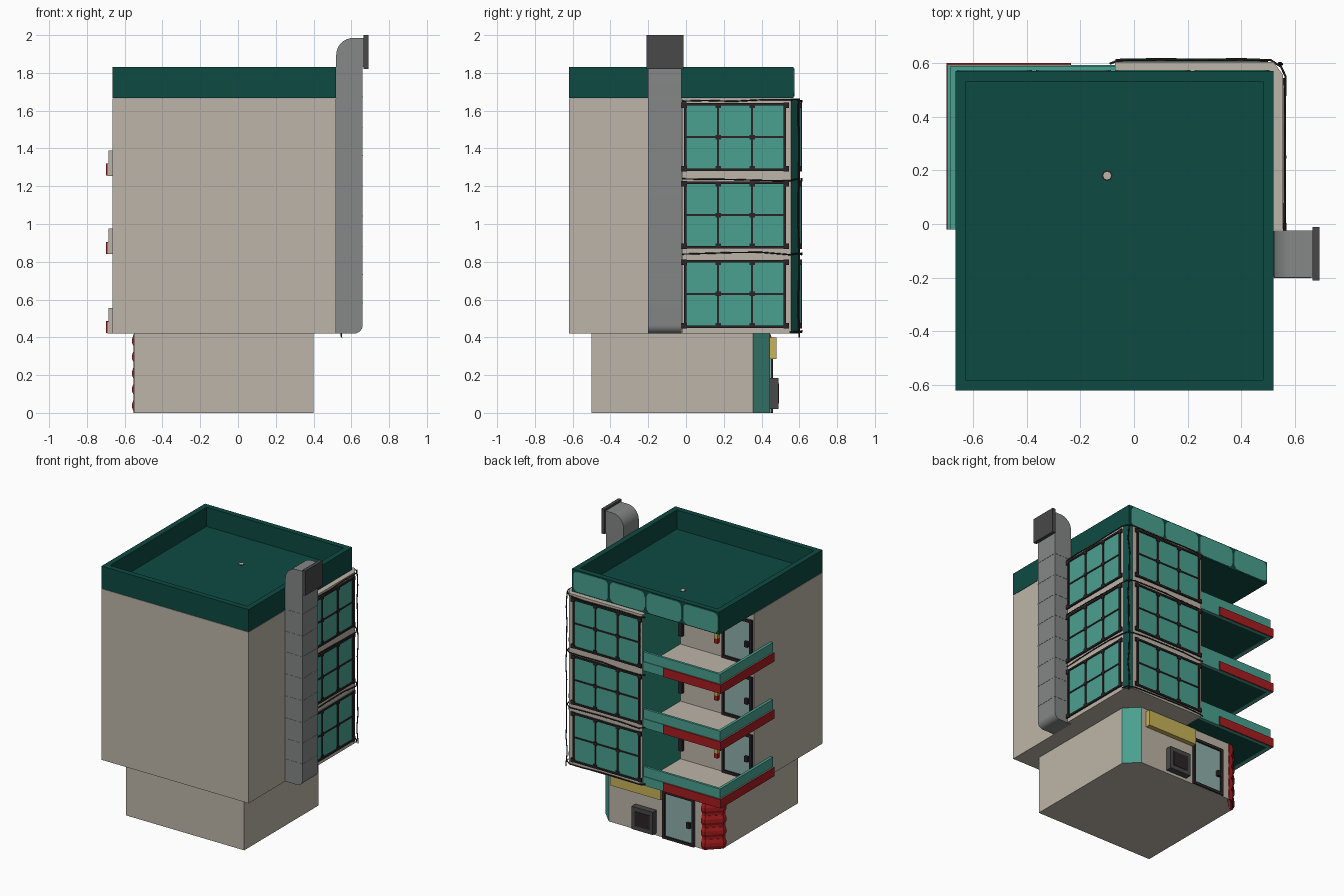
import bpy, bmesh, math, random
from mathutils import Vector

if "Cube" in bpy.data.objects:
    bpy.data.objects.remove(bpy.data.objects["Cube"])
random.seed(4)


def mat(name, hexcol):
    m = bpy.data.materials.new(name)
    c = [int(hexcol[i:i + 2], 16) / 255 for i in (0, 2, 4)]
    m.diffuse_color = [v / 12.92 if v < .04 else ((v + .055) / 1.055) ** 2.4 for v in c] + [1]
    m.use_nodes = True
    m.node_tree.nodes["Principled BSDF"].inputs["Base Color"].default_value = m.diffuse_color
    return m


BEIGE = mat("beige plaster", "BDB5A8")
DARK = mat("dark teal", "0E4A42")
TEAL = mat("light teal", "4AA090")
WALL = mat("wall teal", "2A8C78")
FRAME = mat("black frame", "2A2326")
GREY = mat("duct grey", "858887")
IRON = mat("dark grey", "484848")
RED = mat("red", "A81C1F")
YELLOW = mat("yellow", "C8B458")
GLASS = mat("pale glass", "8FB0AC")


def finish(name, bm, mats, rule=None):
    bmesh.ops.recalc_face_normals(bm, faces=bm.faces)
    bm.normal_update()
    if rule:
        for f in bm.faces:
            f.material_index = rule(f.normal, f.calc_center_median())
    me = bpy.data.meshes.new(name)
    bm.to_mesh(me)
    bm.free()
    for m in mats:
        me.materials.append(m)
    ob = bpy.data.objects.new(name, me)
    bpy.context.collection.objects.link(ob)
    return ob


def boxes(name, items, m):
    """Each item is (x0, x1, y0, y1, z0, z1)."""
    bm = bmesh.new()
    for b in items:
        vs = bmesh.ops.create_cube(bm, size=1)["verts"]
        for v in vs:
            v.co = [b[2 * i] + (b[2 * i + 1] - b[2 * i]) * (v.co[i] + .5) for i in range(3)]
    return finish(name, bm, [m])


def prism(name, pts, lo, hi, mats, axis="z", rule=None):
    """Extrude a 2D outline along an axis."""
    bm = bmesh.new()
    place = (lambda a, b, c: (a, b, c)) if axis == "z" else (lambda a, b, c: (a, c, b))
    f = bm.faces.new([bm.verts.new(place(a, b, lo)) for a, b in pts])
    ext = bmesh.ops.extrude_face_region(bm, geom=[f])["geom"]
    off = Vector(place(0, 0, hi - lo))
    bmesh.ops.translate(bm, vec=off, verts=[v for v in ext if isinstance(v, bmesh.types.BMVert)])
    return finish(name, bm, mats, rule)


def arc(cx, cz, r, a0, a1, n=8):
    return [(cx + r * math.cos(math.radians(a0 + (a1 - a0) * i / n)),
             cz + r * math.sin(math.radians(a0 + (a1 - a0) * i / n))) for i in range(n + 1)]


def on_face(face, u0, u1, d0, d1, z0, z1):
    return (u0, u1, d0, d1, z0, z1) if face == "back" else (d0, d1, u0, u1, z0, z1)


def window(name, face, u0, u1, z0, z1, d):
    """Six-pane window with dark bars and corner clamps."""
    boxes(name + "_glass", [on_face(face, u0, u1, d - .01, d + .003, z0, z1)], TEAL)
    t, bars = .013, []
    for u in (u0, u1 - t):
        bars.append(on_face(face, u, u + t, d - .01, d + .011, z0, z1))
    for z in (z0, z1 - t):
        bars.append(on_face(face, u0, u1, d - .01, d + .011, z, z + t))
    zm = (z0 + z1) / 2
    bars.append(on_face(face, u0, u1, d, d + .008, zm - .005, zm + .005))
    for i in range(4):
        u = u0 + (u1 - u0) * i / 3
        if i in (1, 2):
            bars.append(on_face(face, u - .006, u + .006, d, d + .008, z0, z1))
            for z in (z0 + .015, zm, z1 - .015):
                bars.append(on_face(face, u - .014, u + .014, d, d + .010, z - .012, z + .012))
        else:
            for z in (z0 + .012, z1 - .012):
                bars.append(on_face(face, u - .014, u + .014, d, d + .012, z - .014, z + .014))
    boxes(name + "_frame", bars, FRAME)


def door(name, x0, x1, z0, z1, y):
    t = .02
    boxes(name + "_glass", [(x0, x1, y - .01, y + .005, z0, z1)], GLASS)
    boxes(name + "_frame", [(x0, x0 + t, y, y + .015, z0, z1), (x1 - t, x1, y, y + .015, z0, z1),
                            (x0, x1, y, y + .015, z1 - t, z1), (x0, x1, y, y + .015, z0, z0 + t),
                            (x0 + .03, x0 + .055, y, y + .025, z0 + .13, z0 + .17)], FRAME)


def wire(name, pts, r=.004):
    cu = bpy.data.curves.new(name, "CURVE")
    cu.dimensions = "3D"
    cu.bevel_depth, cu.bevel_resolution = r, 1
    s = cu.splines.new("POLY")
    s.points.add(len(pts) - 1)
    for p, c in zip(s.points, pts):
        p.co = (*c, 1)
    cu.materials.append(FRAME)
    bpy.context.collection.objects.link(bpy.data.objects.new(name, cu))


# Ground floor with a teal chamfered corner
prism("ground_floor", [(-.55, -.5), (.4, -.5), (.4, .355), (.31, .445), (-.46, .445), (-.55, .355)],
      0, .42, [BEIGE, TEAL], rule=lambda n, c: int(n.x > .5 and n.y > .5))

# Upper storeys: L-shaped plan with a projecting window bay
def body_rule(n, c):
    if n.x > .5 and n.y > .3:
        return 1
    return 2 if n.x < -.9 and c.x > -.3 else 0


prism("upper_storeys", [(-.665, -.62), (.52, -.62), (.52, -.02), (.555, -.02), (.555, .555),
                        (.52, .603), (-.07, .603), (-.07, .165), (-.665, .165)],
      .42, 1.665, [BEIGE, DARK, WALL], rule=body_rule)

# Roof tray with parapet walls
boxes("roof", [(-.665, .52, -.62, .57, 1.667, 1.69),
               (-.665, -.625, -.62, .57, 1.667, 1.83), (.48, .52, -.62, .57, 1.667, 1.83),
               (-.625, .48, -.62, -.58, 1.667, 1.83), (-.625, .48, .53, .57, 1.667, 1.83)], DARK)
for r, z, m, n in ((.021, 1.691, FRAME, "drain_ring"), (.015, 1.692, BEIGE, "drain")):
    prism(n, [(x - .10, y + .18) for x, y in arc(0, 0, r, 0, 315, 7)], 1.685, z, [m])

# Rounded panels along the back of the roof
for i in range(4):
    x0 = -.66 + i * .295
    x1, z0, z1, r = x0 + .28, 1.675, 1.822, .035
    pts = (arc(x1 - r, z1 - r, r, 0, 90, 4) + arc(x0 + r, z1 - r, r, 90, 180, 4)
           + arc(x0 + r, z0 + r, r, 180, 270, 4) + arc(x1 - r, z0 + r, r, 270, 360, 4))
    prism(f"roof_panel_{i}", pts, .565, .574, [TEAL], axis="y")

# Three storeys: windows, balconies, balcony doors
def ell(ox, oy):
    return [(-.07, .57), (-.07, oy), (ox, oy), (ox, -.02), (-.665, -.02), (-.665, .57)]


end_rule = lambda n, c: int(n.y < -.9 and c.y < .1)
for i, (zb, w0, w1) in enumerate(((.42, .45, .81), (.84, .87, 1.225), (1.255, 1.28, 1.64))):
    window(f"right_window_{i}", "right", -.01, .53, w0, w1, .555)
    window(f"back_window_{i}", "back", -.055, .485, w0, w1, .603)
    prism(f"balcony_floor_{i}", [(-.665, .16), (-.07, .16), (-.07, .57), (-.665, .57)],
          zb, zb + .03, [BEIGE, DARK], rule=lambda n, c: int(n.z < -.5))
    prism(f"balcony_base_{i}", ell(-.692, .592), zb, zb + .065, [TEAL, BEIGE], rule=end_rule)
    prism(f"balcony_rail_{i}", ell(-.685, .587), zb + .065, zb + .135, [TEAL, BEIGE], rule=end_rule)
    boxes(f"balcony_red_band_{i}", [(-.699, -.235, .592, .6, zb + .002, zb + .066),
                                    (-.699, -.692, -.02, .6, zb + .002, zb + .066)], RED)
    door(f"balcony_door_{i}", -.655, -.41, zb + .03, zb + .36, .165)
    boxes(f"balcony_pipe_{i}", [(-.1, -.072, .16, .19, zb + .10, zb + .33)], FRAME)
    boxes(f"lantern_{i}", [(-.385, -.36, .165, .19, zb + .16, zb + .2)], YELLOW)
    boxes(f"lantern_base_{i}", [(-.385, -.36, .165, .19, zb + .125, zb + .16)], RED)

# Ground floor back: door, sign, air unit
door("street_door", -.385, -.13, 0, .35, .445)
boxes("sign", [(-.13, .27, .44, .48, .285, .4)], YELLOW)
boxes("air_unit", [(-.075, .095, .44, .49, .02, .185)], IRON)
boxes("air_unit_grille", [(-.05, .07, .488, .493, .05, .155)], FRAME)

# Ribbed red corner column
for i in range(5):
    z = .005 + i * .086
    bm = bmesh.new()
    rings = []
    for dz, o in ((0, 0), (.02, .009), (.045, .009), (.07, 0)):
        plan = [(-.44, .43), (-.44, .446 + o), (-.47, .446 + o), (-.551 - o, .365),
                (-.551 - o, .335), (-.54, .335)]
        rings.append([bm.verts.new((x, y, z + dz)) for x, y in plan])
    for a, b in zip(rings, rings[1:]):
        for k in range(6):
            bm.faces.new((a[k], a[(k + 1) % 6], b[(k + 1) % 6], b[k]))
    bm.faces.new(rings[0])
    bm.faces.new(rings[-1])
    finish(f"red_rib_{i}", bm, [RED])
prism("red_column_core", [(-.44, .43), (-.44, .447), (-.465, .447), (-.552, .36), (-.552, .335),
                          (-.54, .335)], 0, .415, [RED])

# Air duct on the right side, bent outwards at the top
duct = prism("air_duct", [(.52, .42)] + arc(.615, .465, .045, 270, 360) + [(.66, 1.83), (.672, 1.83),
             (.672, 1.985)] + arc(.61, 1.895, .09, 90, 180), -.2, -.025, [GREY], axis="y")
bpy.context.view_layer.objects.active = duct
duct.select_set(True)
bpy.ops.object.shade_smooth_by_angle(angle=math.radians(35))
boxes("duct_cap", [(.665, .69, -.21, -.012, 1.82, 2.0)], IRON)
boxes("duct_seams", [(.521, .6615, -.2015, -.0235, z, z + .004)
                     for z in (.58, .73, .88, 1.04, 1.2, 1.36, 1.51, 1.67)], GREY)

# Loose cables around the window bay
path = [(-.09, .597), (-.05, .612), (.1, .614), (.25, .612), (.4, .614), (.51, .61),
        (.548, .585), (.564, .55), (.562, .4), (.563, .25), (.562, .1), (.56, -.02)]
for i, z in enumerate((1.655, 1.235, .845, .43)):
    end = 8 if i == 3 else len(path)
    wire(f"cable_{i}", [(x, y, z + random.uniform(-.009, .006)) for x, y in path[:end]])
wire("corner_cable", [(.545 + random.uniform(-.006, .006), .597 + random.uniform(-.004, .006),
                       1.66 - k * .105) for k in range(13)])
